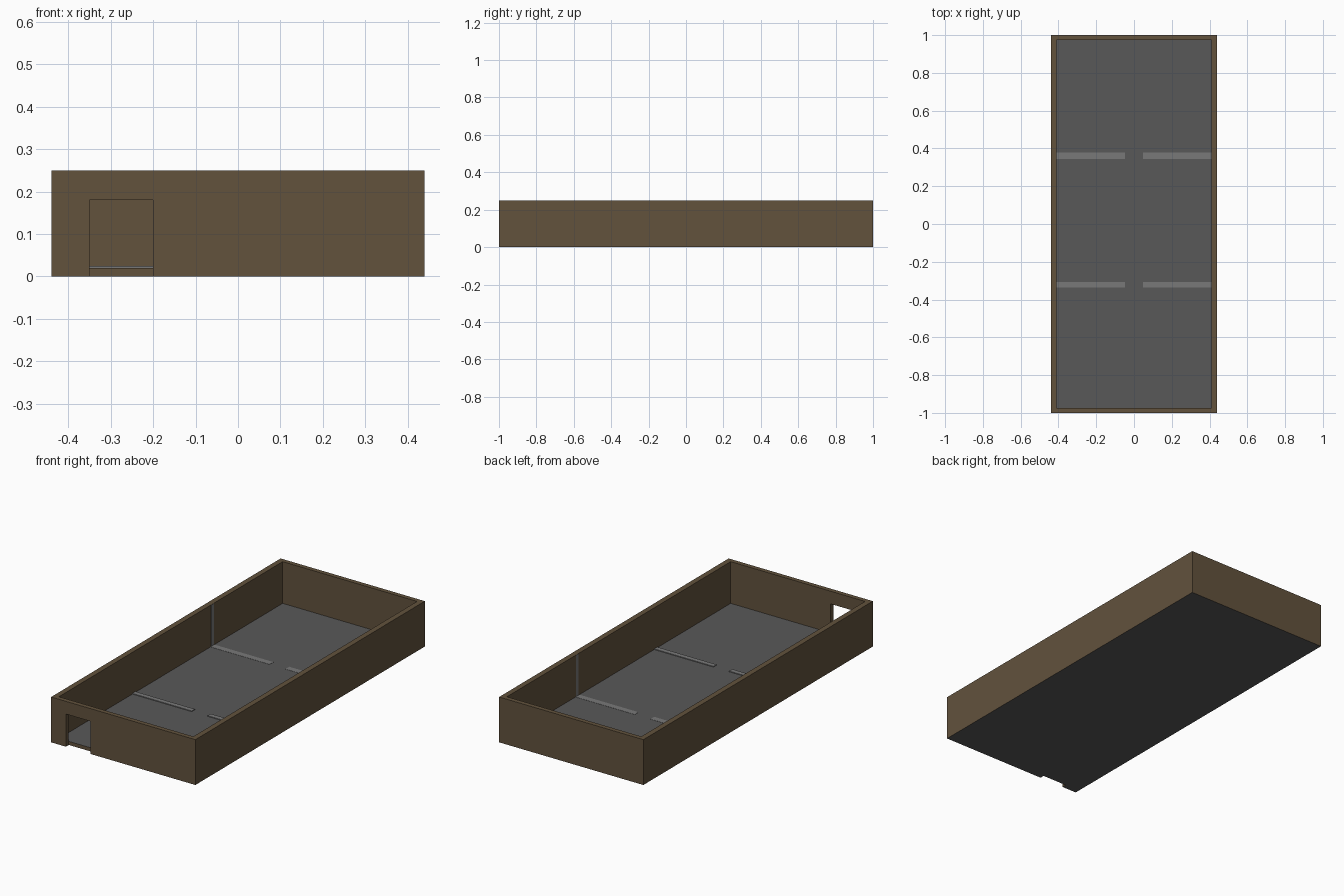
import bpy, bmesh
from mathutils import Vector

if "Cube" in bpy.data.objects:
    bpy.data.objects.remove(bpy.data.objects["Cube"])


def material(name, rgb):
    m = bpy.data.materials.new(name)
    m.diffuse_color = (*rgb, 1)
    m.use_nodes = True
    m.node_tree.nodes["Principled BSDF"].inputs["Base Color"].default_value = m.diffuse_color
    return m


BROWN = material("brown_wall", (0.122, 0.084, 0.046))
GREY = material("dark_grey_floor", (0.098, 0.098, 0.098))
LIGHT = material("light_grey_strip", (0.19, 0.19, 0.19))


def box(name, lo, hi, *mats):
    """Axis-aligned box between two corners."""
    lo, hi = Vector(lo), Vector(hi)
    bm = bmesh.new()
    bmesh.ops.create_cube(bm, size=1)
    bmesh.ops.scale(bm, vec=hi - lo, verts=bm.verts)
    bmesh.ops.translate(bm, vec=(lo + hi) / 2, verts=bm.verts)
    me = bpy.data.meshes.new(name)
    bm.to_mesh(me)
    bm.free()
    for m in mats:
        me.materials.append(m)
    ob = bpy.data.objects.new(name, me)
    bpy.context.collection.objects.link(ob)
    return ob


def cut(target, lo, hi):
    """Subtract a box from the target."""
    cutter = box("cutter", lo, hi)
    cutter.hide_render = True
    mod = target.modifiers.new("cut", 'BOOLEAN')
    mod.operation, mod.solver, mod.object = 'DIFFERENCE', 'EXACT', cutter
    bpy.context.view_layer.objects.active = target
    bpy.ops.object.modifier_apply(modifier=mod.name)
    bpy.data.objects.remove(cutter)


W, L, H = 0.44, 1.0, 0.25        # outer half width, half length, height
IX, IY, FLOOR = 0.41, 0.975, 0.02  # inner half sizes, floor level

# open tray with a doorway in the front wall
shell = box("room_shell", (-W, -L, 0), (W, L, H), BROWN, GREY)
cut(shell, (-IX, -IY, FLOOR), (IX, IY, H + 0.1))
cut(shell, (-0.35, -L - 0.1, -0.1), (-0.20, -IY, 0.18))

# floor and underside are grey, everything else brown
for p in shell.data.polygons:
    p.material_index = int(abs(p.normal.z) > 0.9 and p.center.z < 0.1)

for side, s in (("left", -1), ("right", 1)):
    x0, x1 = sorted((s * 0.048, s * IX))
    # front strips are slightly raised, back strips lie flush
    box(f"front_floor_strip_{side}", (x0, -0.335, FLOOR - 0.005),
        (x1, -0.308, FLOOR + 0.004), LIGHT)
    box(f"back_floor_strip_{side}", (x0, 0.345, FLOOR - 0.005),
        (x1, 0.378, FLOOR + 0.001), LIGHT)
    # upright strip on the side wall
    a, b = sorted((s * (IX + 0.005), s * (IX - 0.001)))
    box(f"wall_strip_{side}", (a, 0.352, FLOOR), (b, 0.374, H - 0.001), LIGHT)
